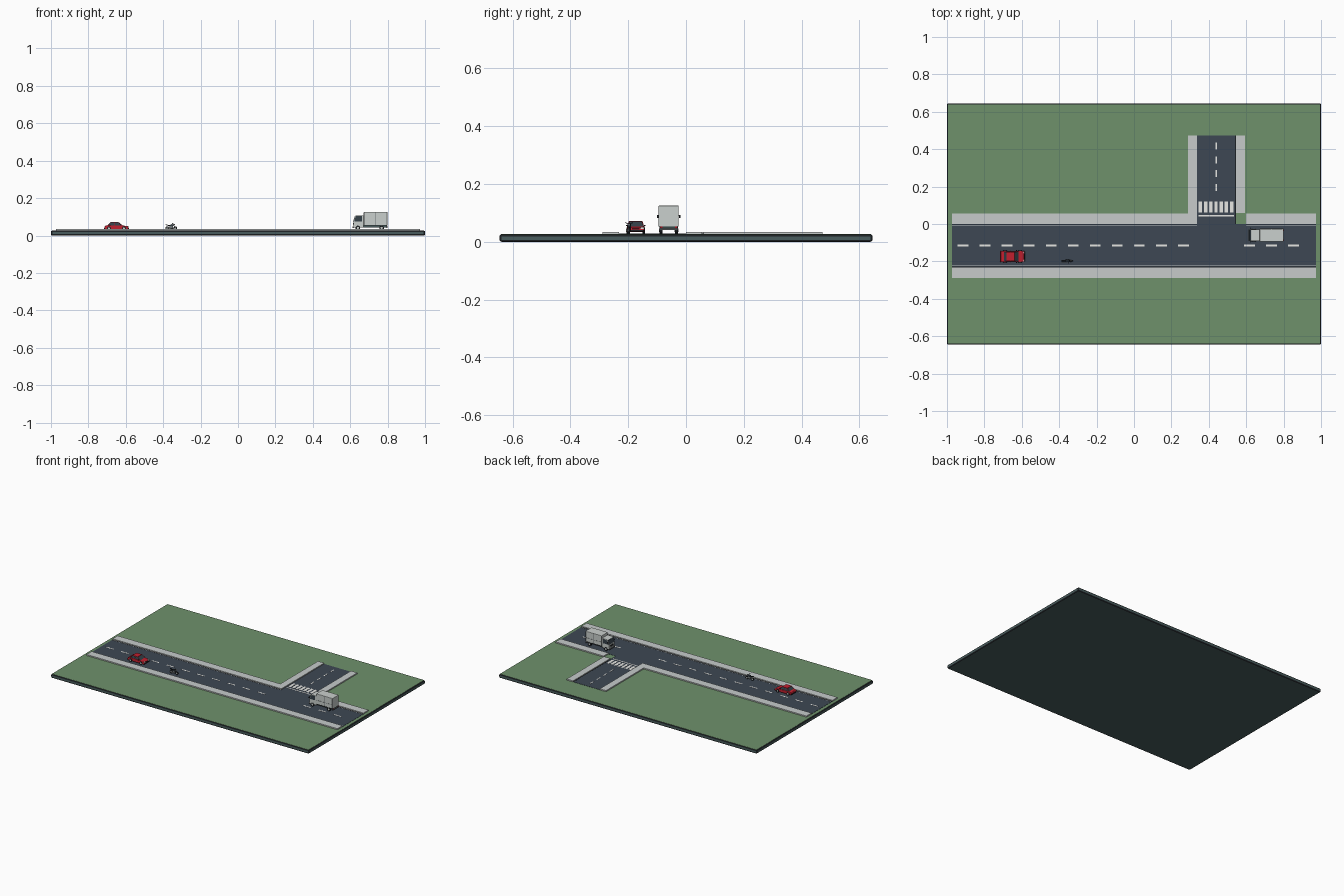
import bpy, bmesh, math
from mathutils import Vector


def material(name, rgb):
    m = bpy.data.materials.new(name)
    m.diffuse_color = (*rgb, 1)
    return m


GRASS = material("grass green", (0.158, 0.285, 0.148))
BASE = material("dark slate", (0.066, 0.108, 0.110))
ROAD = material("asphalt", (0.047, 0.064, 0.088))
PAVE = material("pavement grey", (0.57, 0.60, 0.60))
WHITE = material("marking white", (0.80, 0.80, 0.77))
RED = material("car red", (0.54, 0.014, 0.028))
GLASS = material("dark glass", (0.035, 0.052, 0.066))
BLACK = material("rubber black", (0.012, 0.015, 0.018))
METAL = material("truck grey", (0.59, 0.63, 0.61))
STEEL = material("dark steel", (0.16, 0.18, 0.19))


def finish(name, bm, mats, bevel=0, segments=2):
    bmesh.ops.recalc_face_normals(bm, faces=bm.faces)
    me = bpy.data.meshes.new(name)
    bm.to_mesh(me)
    bm.free()
    ob = bpy.data.objects.new(name, me)
    bpy.context.collection.objects.link(ob)
    for m in mats:
        me.materials.append(m)
    if bevel:
        b = ob.modifiers.new("bevel", 'BEVEL')
        b.width, b.segments = bevel, segments
    return ob


def add_box(bm, x0, x1, y0, y1, z0, z1):
    vs = bmesh.ops.create_cube(bm, size=1)["verts"]
    for v in vs:
        v.co = ((x0 + x1) / 2 + v.co.x * (x1 - x0), (y0 + y1) / 2 + v.co.y * (y1 - y0),
                (z0 + z1) / 2 + v.co.z * (z1 - z0))


def boxes(name, items, mat, bevel=0, segments=2):
    bm = bmesh.new()
    for it in items:
        add_box(bm, *it)
    return finish(name, bm, [mat], bevel, segments)


def prism(name, profile, y0, y1, mat, bevel=0):
    """Side profile in x-z, extruded across y."""
    bm = bmesh.new()
    f = bm.faces.new([bm.verts.new((x, y0, z)) for x, z in profile])
    ext = bmesh.ops.extrude_face_region(bm, geom=[f])["geom"]
    for v in ext:
        if isinstance(v, bmesh.types.BMVert):
            v.co.y = y1
    return finish(name, bm, [mat], bevel)


def rods(name, segs, r, mat, n=8):
    """Round bars between pairs of points."""
    bm = bmesh.new()
    for a, b in segs:
        a, b = Vector(a), Vector(b)
        d = b - a
        vs = bmesh.ops.create_cone(bm, cap_ends=True, segments=n, radius1=r, radius2=r,
                                   depth=d.length)["verts"]
        q = d.to_track_quat('Z', 'Y')
        for v in vs:
            v.co = q @ v.co + (a + b) / 2
    return finish(name, bm, [mat])


def wheels(name, xs, ys, z, r, w):
    axle = lambda h: [((x, y - h, z), (x, y + h, z)) for x in xs for y in ys]
    rods(name, axle(w / 2), r, BLACK, 20)
    rods(name + "_hubs", axle(w / 2 + 0.0008), r * 0.5, METAL, 12)


# ground slab with dark rounded edges, and grass
slab = boxes("base_slab", [(-1, 1, -0.645, 0.645, 0, 0.026)], BASE, 0.007, 3)
slab.data.materials.append(BLACK)
slab.modifiers["bevel"].material = 1
boxes("grass", [(-0.995, 0.995, -0.640, 0.640, 0.02, 0.0266)], GRASS)

# roads
TOP = 0.0280
boxes("main_road", [(-0.973, 0.973, -0.232, 0.0, 0.02, TOP)], ROAD)
boxes("side_road", [(0.337, 0.545, -0.001, 0.473, 0.02, TOP)], ROAD)

# pavements
boxes("pavements", [
    (-0.973, 0.973, -0.288, -0.232, 0.02, 0.0345),
    (-0.973, 0.337, 0.0, 0.056, 0.02, 0.0345),
    (0.6, 0.973, 0.0, 0.056, 0.02, 0.0345),
    (0.289, 0.337, 0.056, 0.473, 0.02, 0.0345),
    (0.545, 0.594, 0.060, 0.473, 0.02, 0.0345)], PAVE)

# dark gutters along the kerbs
G = TOP + 0.0004
boxes("gutters", [
    (-0.973, 0.973, -0.232, -0.2275, 0.027, G),
    (-0.973, 0.337, -0.004, 0.0, 0.027, G),
    (0.6, 0.973, -0.004, 0.0, 0.027, G),
    (0.541, 0.545, 0.0, 0.473, 0.027, G)], BLACK)

# painted markings
P = TOP + 0.0008
dashes = [(-0.943 + 0.1178 * k, -0.885 + 0.1178 * k, -0.1195, -0.1105, 0.028, P)
          for k in range(16) if k not in (11, 12)]
dashes += [(0.4365, 0.4435, 0.397 - 0.0735 * k, 0.435 - 0.0735 * k, 0.028, P) for k in range(4)]
boxes("lane_dashes", dashes, WHITE)
boxes("crosswalk", [(0.346 + 0.0278 * k, 0.364 + 0.0278 * k, 0.062, 0.121, 0.028, P)
                    for k in range(7)], WHITE)
boxes("stop_line", [(0.346, 0.534, 0.041, 0.049, 0.028, P)], WHITE)
boxes("edge_lines", [(-0.973, 0.973, -0.2250, -0.2222, 0.028, P),
                     (-0.973, 0.337, -0.0075, -0.0050, 0.028, P),
                     (0.6, 0.973, -0.0075, -0.0050, 0.028, P)], PAVE)

# red car, facing +x
CX, CY = -0.650, -0.174


def car_pts(pts):
    return [(CX + x, z) for x, z in pts]


prism("car_body", car_pts([(-0.063, 0.037), (-0.060, 0.034), (0.060, 0.034), (0.064, 0.037),
                           (0.063, 0.046), (0.058, 0.050), (0.028, 0.054), (-0.045, 0.055),
                           (-0.061, 0.052), (-0.064, 0.046)]),
      CY - 0.030, CY + 0.030, RED, 0.002)
bm = bmesh.new()
rings = []
for x0, x1, hw, z in [(-0.048, 0.032, 0.0275, 0.053), (-0.030, 0.010, 0.0225, 0.0705)]:
    rings.append([bm.verts.new((CX + x, CY + y, z))
                  for x, y in [(x0, -hw), (x1, -hw), (x1, hw), (x0, hw)]])
for i in range(4):
    j = (i + 1) % 4
    bm.faces.new([rings[0][i], rings[0][j], rings[1][j], rings[1][i]])
bm.faces.new(rings[1])
bm.faces.new(rings[0][::-1])
finish("car_windows", bm, [GLASS])
boxes("car_roof", [(CX - 0.031, CX + 0.011, CY - 0.0235, CY + 0.0235, 0.0695, 0.0725)], RED, 0.001)
pillars = []
for s in (-1, 1):
    for xb, xt in [(-0.048, -0.030), (-0.009, -0.009), (0.032, 0.010)]:
        pillars.append(((CX + xb, CY + s * 0.0275, 0.053), (CX + xt, CY + s * 0.0225, 0.0705)))
rods("car_pillars", pillars, 0.0014, RED, 6)
boxes("car_bumpers", [(CX + s * 0.064 - 0.002, CX + s * 0.064 + 0.002, CY - 0.028, CY + 0.028,
                       0.035, 0.0405) for s in (-1, 1)], BLACK, 0.0008)
boxes("car_headlights", [(CX + 0.058, CX + 0.0652, CY + s * 0.022 - 0.006, CY + s * 0.022 + 0.006,
                          0.0435, 0.0505) for s in (-1, 1)], WHITE)
boxes("car_grille", [(CX + 0.060, CX + 0.0648, CY - 0.013, CY + 0.013, 0.0425, 0.046)], BLACK)
boxes("car_mirrors", [(CX + 0.020, CX + 0.024, CY + s * 0.031 - 0.003, CY + s * 0.031 + 0.003,
                       0.0545, 0.058) for s in (-1, 1)], BLACK)
wheels("car_wheels", (CX - 0.040, CX + 0.040), (CY - 0.028, CY + 0.028), 0.0385, 0.0105, 0.008)

# box truck, facing -x
TY = -0.060
boxes("truck_chassis", [(0.622, 0.797, TY - 0.022, TY + 0.022, 0.042, 0.053)], BASE)
boxes("cargo_box", [(0.672, 0.799, TY - 0.034, TY + 0.034, 0.053, 0.125)], METAL, 0.0015)
ribs = []
for s in (-1, 1):
    y = TY + s * 0.0343
    ribs += [(x - 0.0008, x + 0.0008, y - 0.0006, y + 0.0006, 0.055, 0.123)
             for x in (0.675, 0.736, 0.796)]
    ribs += [(0.673, 0.798, y - 0.0006, y + 0.0006, 0.079, 0.0810),
             (0.673, 0.798, y - 0.0006, y + 0.0006, 0.053, 0.055)]
boxes("cargo_ribs", ribs, STEEL)
prism("truck_cab", [(0.616, 0.042), (0.672, 0.042), (0.672, 0.108), (0.632, 0.108),
                    (0.627, 0.105), (0.617, 0.074)], TY - 0.031, TY + 0.031, METAL, 0.0015)
prism("cab_windshield", [(0.6160, 0.076), (0.6200, 0.076), (0.6290, 0.104), (0.6250, 0.104)],
      TY - 0.029, TY + 0.029, GLASS)
for side, s in (("near", -1), ("far", 1)):
    ys = sorted((TY + s * 0.0300, TY + s * 0.0318))
    prism("cab_window_" + side, [(0.6215, 0.075), (0.662, 0.075), (0.662, 0.103), (0.630, 0.103)],
          ys[0], ys[1], GLASS)
boxes("cab_grille", [(0.6155, 0.618, TY - 0.018, TY + 0.018, 0.055, 0.068)], BLACK)
boxes("cab_headlights", [(0.6152, 0.618, TY + s * 0.024 - 0.004, TY + s * 0.024 + 0.004,
                          0.053, 0.060) for s in (-1, 1)], WHITE)
boxes("truck_bumpers", [(0.613, 0.619, TY - 0.031, TY + 0.031, 0.040, 0.049),
                        (0.795, 0.800, TY - 0.032, TY + 0.032, 0.041, 0.047)], STEEL, 0.001)
boxes("truck_tail_lights", [(0.7995, 0.801, TY + s * 0.026 - 0.004, TY + s * 0.026 + 0.004,
                             0.048, 0.052) for s in (-1, 1)], RED)
boxes("truck_mirrors", [(0.619, 0.622, TY + s * 0.038 - 0.0022, TY + s * 0.038 + 0.0022,
                         0.082, 0.092) for s in (-1, 1)], BLACK)
rods("mirror_arms", [((0.622, TY + s * 0.030, 0.090), (0.6205, TY + s * 0.038, 0.090))
                     for s in (-1, 1)], 0.0008, BLACK, 6)
wheels("truck_wheels", (0.641, 0.768), (TY - 0.027, TY + 0.027), 0.0405, 0.0125, 0.011)

# motorcycle, facing +x
MX, MY = -0.357, -0.197
wheels("motorcycle_wheels", (MX - 0.021, MX + 0.021), (MY,), 0.0385, 0.0105, 0.005)
fork = [((MX + 0.021, MY + s * 0.004, 0.0385), (MX + 0.012, MY + s * 0.004, 0.062))
        for s in (-1, 1)]
bars = [((MX + 0.011, MY, 0.062), (MX + 0.006, MY + s * 0.013, 0.066)) for s in (-1, 1)]
arm = [((MX - 0.021, MY + s * 0.004, 0.0385), (MX - 0.002, MY + s * 0.004, 0.042))
       for s in (-1, 1)]
rods("motorcycle_frame", fork + bars + arm, 0.0013, BLACK, 6)
boxes("motorcycle_engine", [(MX - 0.009, MX + 0.010, MY - 0.006, MY + 0.006, 0.036, 0.050)],
      STEEL, 0.001)
prism("motorcycle_tank", [(MX - 0.007, 0.049), (MX + 0.012, 0.051), (MX + 0.013, 0.058),
                          (MX + 0.004, 0.062), (MX - 0.007, 0.056)],
      MY - 0.006, MY + 0.006, GLASS, 0.001)
prism("motorcycle_seat", [(MX - 0.026, 0.054), (MX - 0.006, 0.049), (MX - 0.005, 0.055),
                          (MX - 0.018, 0.057), (MX - 0.030, 0.061)],
      MY - 0.005, MY + 0.005, BLACK)
rods("motorcycle_exhaust", [((MX, MY - 0.007, 0.038), (MX - 0.030, MY - 0.007, 0.042))],
     0.002, METAL, 8)
rods("motorcycle_headlight", [((MX + 0.014, MY, 0.059), (MX + 0.019, MY, 0.059))],
     0.003, WHITE, 10)
